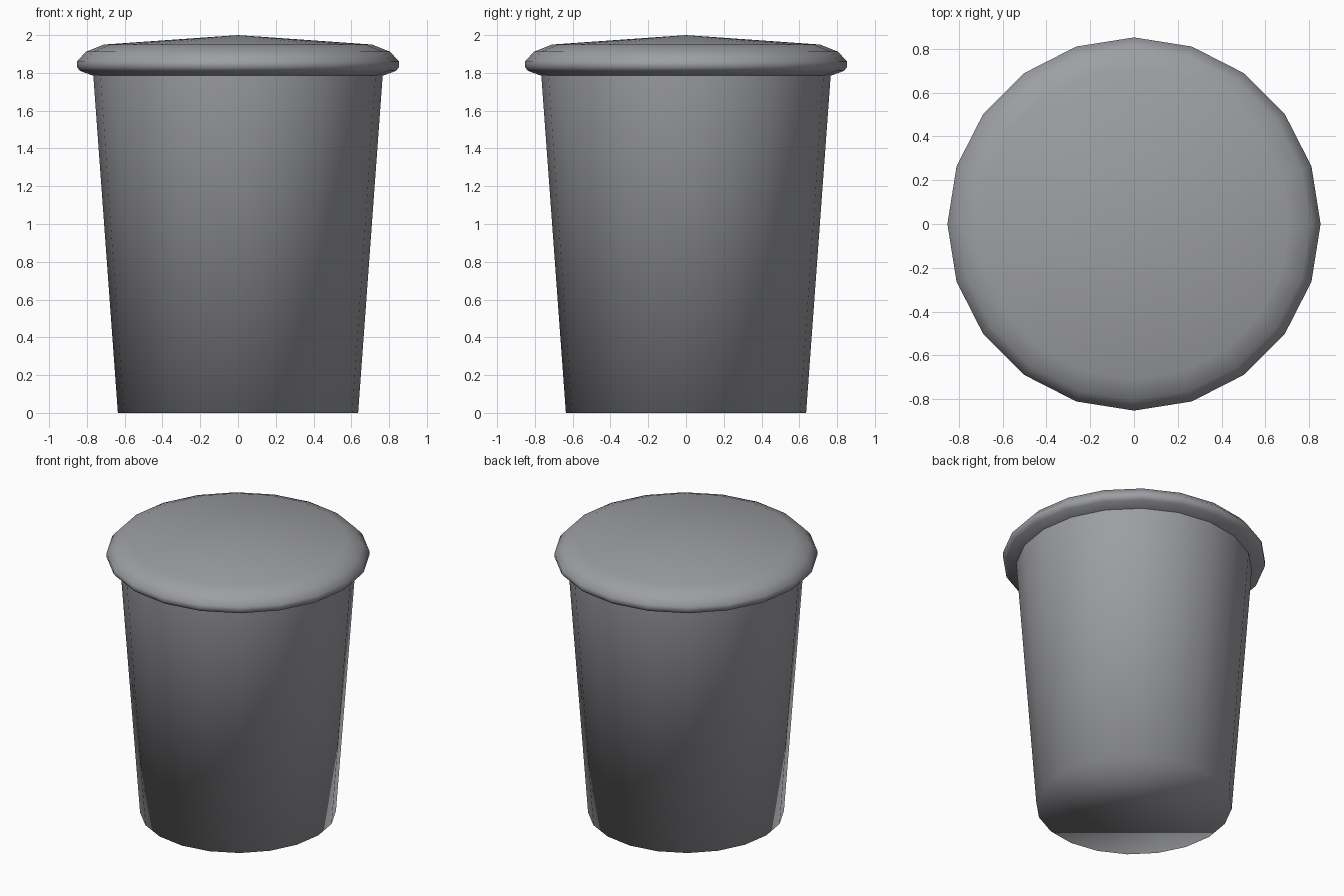
import bpy, bmesh, math

if "Cube" in bpy.data.objects:
    bpy.data.objects.remove(bpy.data.objects["Cube"])

SIDES = 20

grey = bpy.data.materials.new("cool_grey")
grey.diffuse_color = (0.34, 0.345, 0.365, 1)
grey.use_nodes = True
grey.node_tree.nodes["Principled BSDF"].inputs["Base Color"].default_value = grey.diffuse_color


def lathe(name, profile, cap_bottom=False, tip_z=None):
    """Revolve (radius, z) points, bottom to top, around the z axis."""
    bm = bmesh.new()
    rings = []
    for r, z in profile:
        ring = []
        for i in range(SIDES):
            a = 2 * math.pi * i / SIDES
            ring.append(bm.verts.new((r * math.cos(a), r * math.sin(a), z)))
        rings.append(ring)
    for low, high in zip(rings, rings[1:]):
        for i in range(SIDES):
            j = (i + 1) % SIDES
            bm.faces.new((low[i], low[j], high[j], high[i]))
    if cap_bottom:
        bm.faces.new(rings[0][::-1])
    if tip_z is not None:
        tip = bm.verts.new((0, 0, tip_z))
        for i in range(SIDES):
            bm.faces.new((rings[-1][i], rings[-1][(i + 1) % SIDES], tip))
    for f in bm.faces:
        f.smooth = True
    mesh = bpy.data.meshes.new(name)
    bm.to_mesh(mesh)
    bm.free()
    mesh.materials.append(grey)
    obj = bpy.data.objects.new(name, mesh)
    bpy.context.collection.objects.link(obj)
    return obj


# Tapered bin with a closed base
lathe("bin_body", [(0.636, 0), (0.766, 1.785)], cap_bottom=True)

# Overhanging lid with rounded rim and shallow conical top
lathe("lid", [(0.766, 1.785), (0.835, 1.81), (0.853, 1.83), (0.853, 1.86),
              (0.805, 1.912), (0.71, 1.95)], tip_z=2.0)
